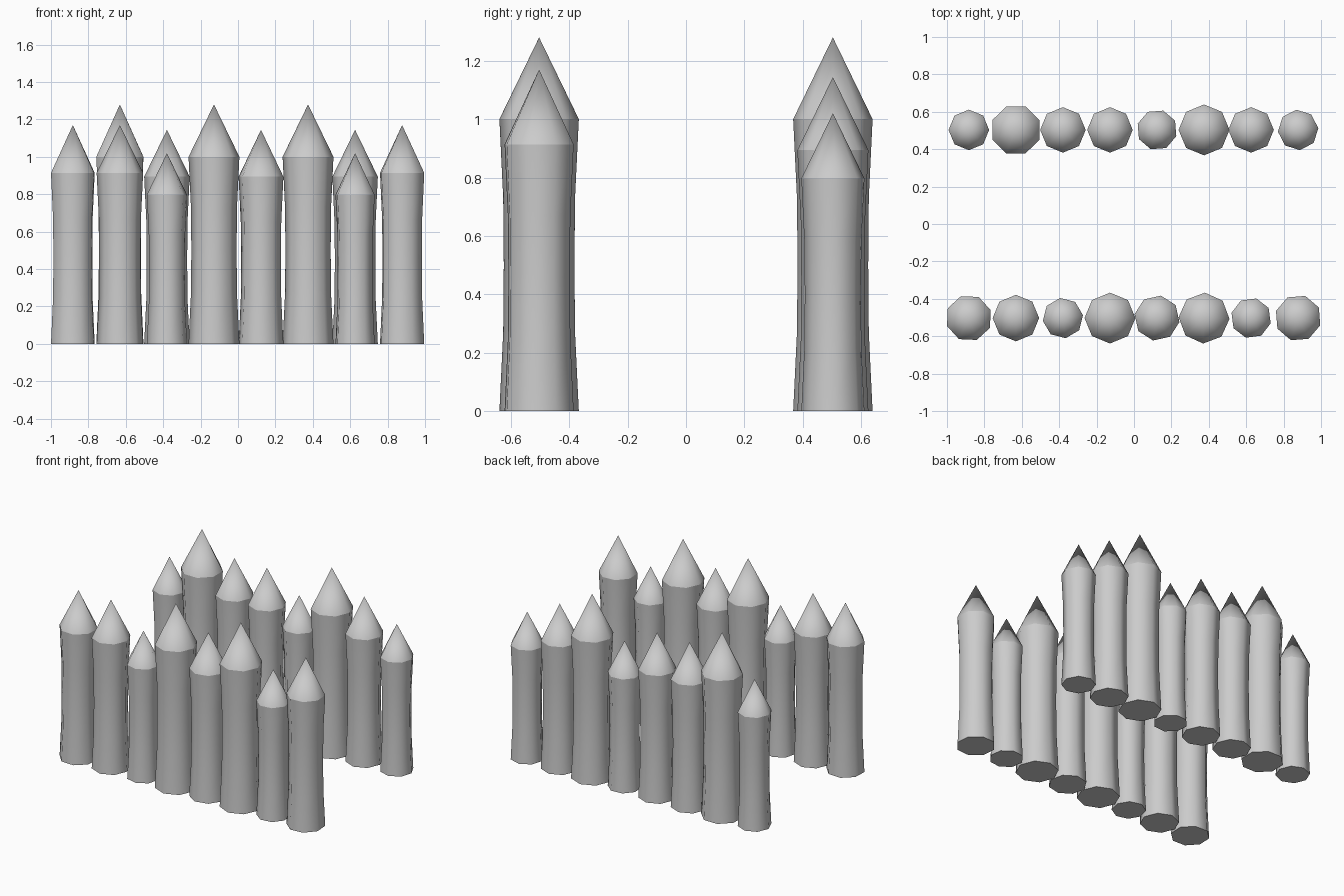
import bpy
import bmesh
from math import pi, cos, sin, radians

cube = bpy.data.objects.get("Cube")
if cube:
    bpy.data.objects.remove(cube, do_unlink=True)

# Single flat grey
grey = bpy.data.materials.new("light_grey")
grey.use_nodes = True
colour = (0.6, 0.6, 0.6, 1)
grey.diffuse_color = colour
grey.node_tree.nodes["Principled BSDF"].inputs["Base Color"].default_value = colour

SIDES = 8
# Full-size stake: radius and height of each ring, waisted in the middle
RINGS = [(0.136, 0), (0.123, 0.27), (0.121, 0.5), (0.123, 0.73), (0.136, 1.0)]
TIP = 1.28


def stake(name, x, y, scale, turn):
    bm = bmesh.new()
    rings = []
    for r, z in RINGS:
        angles = [2 * pi * i / SIDES for i in range(SIDES)]
        rings.append([bm.verts.new((r * cos(a), r * sin(a), z)) for a in angles])
    tip = bm.verts.new((0, 0, TIP))

    # Shaft, pointed tip and flat base
    for i in range(SIDES):
        j = (i + 1) % SIDES
        for low, high in zip(rings, rings[1:]):
            bm.faces.new((low[i], low[j], high[j], high[i]))
        bm.faces.new((rings[-1][i], rings[-1][j], tip))
    bm.faces.new(rings[0][::-1])

    # Smooth round the shaft, crisp at the base and shoulder
    for f in bm.faces:
        f.smooth = True
    for ring in (rings[0], rings[-1]):
        for i in range(SIDES):
            bm.edges.get((ring[i - 1], ring[i])).smooth = False

    mesh = bpy.data.meshes.new(name)
    bm.to_mesh(mesh)
    bm.free()
    mesh.materials.append(grey)
    obj = bpy.data.objects.new(name, mesh)
    obj.location = (x, y, 0)
    obj.scale = (scale, scale, scale)
    obj.rotation_euler.z = radians(turn)
    bpy.context.collection.objects.link(obj)


# Four stake sizes
XL, L, M, S = 1.0, 0.914, 0.894, 0.797

# Each row from right to left: size and turn
rows = {
    "front": (-0.503, [(L, 20), (L, 0), (S, 8), (XL, 0),
                       (M, -10), (XL, -2), (S, -15), (L, -18)]),
    "back": (0.503, [(S, 0), (XL, 22), (M, 0), (M, 0),
                     (S, -18), (XL, 0), (M, 0), (S, 5)]),
}
for row, (y, stakes) in rows.items():
    for n, (size, turn) in enumerate(stakes):
        stake(f"{row}_stake_{n + 1}", -0.883 + n * 0.2515, y, size, turn)
